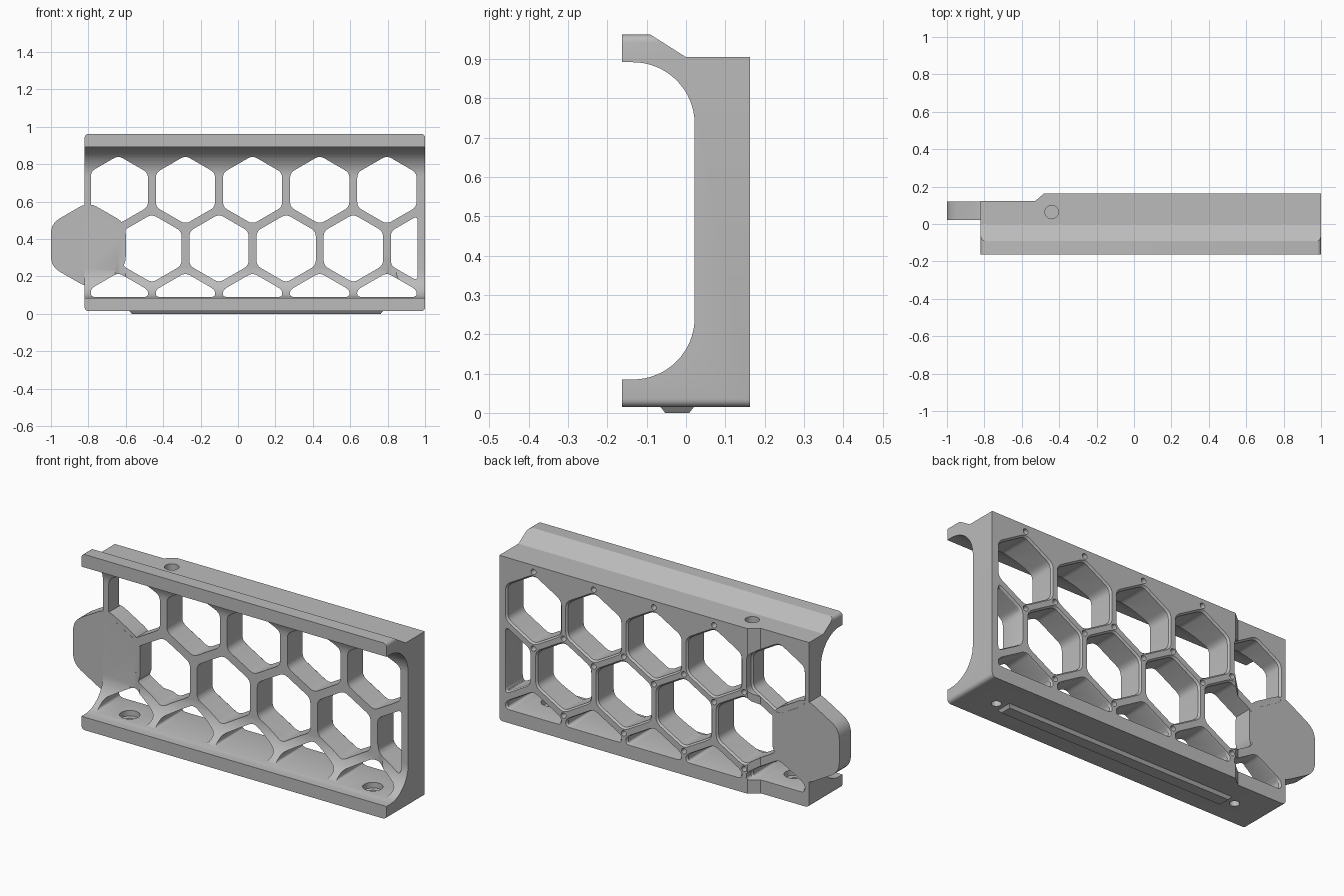
import bpy
import bmesh
from math import sin, cos, pi, radians
from mathutils import Vector

cube = bpy.data.objects.get("Cube")
if cube:
    bpy.data.objects.remove(cube, do_unlink=True)

grey = bpy.data.materials.new("plain_grey")
grey.use_nodes = True
grey.diffuse_color = (0.5, 0.5, 0.5, 1)
grey.node_tree.nodes["Principled BSDF"].inputs["Base Color"].default_value = (0.5, 0.5, 0.5, 1)

LEFT, RIGHT, BACK, STEP = -0.82, 1.0, 0.163, 0.122
PITCH, FIRST = 0.359, -0.64
ROWS = (0.663, 0.35, 0.037)


def finish(bm, name):
    bmesh.ops.recalc_face_normals(bm, faces=bm.faces[:])
    mesh = bpy.data.meshes.new(name)
    bm.to_mesh(mesh)
    bm.free()
    obj = bpy.data.objects.new(name, mesh)
    mesh.materials.append(grey)
    bpy.context.collection.objects.link(obj)
    return obj


def loft(bm, loops):
    """Skin closed loops of equal length and cap both ends."""
    rings = [[bm.verts.new(p) for p in loop] for loop in loops]
    n = len(rings[0])
    for a, b in zip(rings, rings[1:]):
        for i in range(n):
            j = (i + 1) % n
            bm.faces.new((a[i], a[j], b[j], b[i]))
    bm.faces.new(rings[0])
    bm.faces.new(rings[-1])


def hexagon(x, z, r):
    return [Vector((x + r * sin(k * pi / 3), z + r * cos(k * pi / 3))) for k in range(6)]


def clip(pts, axis, limit, sign):
    """Keep the part of a convex outline where sign * (p[axis] - limit) >= 0."""
    out = []
    for p, q in zip(pts, pts[1:] + pts[:1]):
        a, b = sign * (p[axis] - limit), sign * (q[axis] - limit)
        if a >= 0:
            out.append(p)
        if a * b < 0:
            out.append(p.lerp(q, a / (a - b)))
    return out


def rounded(pts, trim, steps=5):
    out = []
    for i, p in enumerate(pts):
        before, after = pts[i - 1] - p, pts[(i + 1) % len(pts)] - p
        a = p + before.normalized() * min(trim, before.length * 0.4)
        b = p + after.normalized() * min(trim, after.length * 0.4)
        for s in range(steps + 1):
            t = s / steps
            out.append(a.lerp(p, t).lerp(p.lerp(b, t), t))
    return out


def cylinder(bm, centre, axis, start, end, r0, r1, n=24):
    loops = []
    for level, r in ((start, r0), (end, r1)):
        loop = []
        for k in range(n):
            u, v = r * cos(2 * pi * k / n), r * sin(2 * pi * k / n)
            if axis == "z":
                loop.append((centre[0] + u, centre[1] + v, level))
            else:
                loop.append((centre[0] + u, level, centre[1] + v))
        loops.append(loop)
    loft(bm, loops)


def combine(target, other, operation):
    mod = target.modifiers.new("cut", "BOOLEAN")
    mod.operation, mod.solver, mod.object = operation, "EXACT", other
    bpy.context.view_layer.update()
    graph = bpy.context.evaluated_depsgraph_get()
    mesh = bpy.data.meshes.new_from_object(target.evaluated_get(graph))
    target.modifiers.clear()
    target.data = mesh
    bpy.data.objects.remove(other, do_unlink=True)


# Channel body: C-shaped profile swept along x
R = 0.157
profile = [(BACK, 0.015), (BACK, 0.905), (0.0, 0.905), (-0.09, 0.962), (-0.163, 0.962), (-0.163, 0.892)]
arc = [k * pi / 32 for k in range(17)]
profile += [(-0.135 + R * sin(a), 0.735 + R * cos(a)) for a in arc]
profile += [(-0.135 + R * cos(a), 0.242 - R * sin(a)) for a in arc]
profile += [(-0.163, 0.085), (-0.163, 0.015)]
bm = bmesh.new()
loft(bm, [[(x, y, z) for y, z in profile] for x in (LEFT, RIGHT)])


def outer_end(edge):
    a, b = (v.co for v in edge.verts)
    level = abs(a.z - b.z) < 1e-4 and abs(a.x - b.x) < 1e-4
    return level and (a.z < 0.02 or a.z > 0.95)


bmesh.ops.bevel(bm, geom=[e for e in bm.edges if outer_end(e)], offset=0.02,
                segments=4, profile=0.5, affect="EDGES")
body = finish(bm, "channel_frame")

# Shallower back at the left end
bm = bmesh.new()
outline = [(-1.1, STEP), (-0.53, STEP), (-0.48, BACK + 0.001), (-0.48, 0.3), (-1.1, 0.3)]
loft(bm, [[(x, y, z) for x, y in outline] for z in (-0.1, 1.1)])
combine(body, finish(bm, "step_cutter"), "DIFFERENCE")

# Honeycomb openings with a chamfer on the back
bm = bmesh.new()
for row, z in enumerate(ROWS):
    for k in range(5):
        x = FIRST + PITCH * (k + 0.5 * (row == 1))
        pts = clip(hexagon(x, z, 0.183), 0, 0.96, -1)
        pts = clip(clip(pts, 0, -0.787, 1), 1, 0.09, 1)
        pts = rounded(pts, 0.028)
        mid = sum(pts, Vector((0, 0))) / len(pts)
        back = STEP if x < -0.5 else BACK
        loops = []
        for y, s in ((-0.3, 1), (back - 0.01, 1), (back, 1.05), (0.3, 1.05)):
            loops.append([(q.x, y, q.y) for q in (mid + (p - mid) * s for p in pts)])
        loft(bm, loops)
combine(body, finish(bm, "honeycomb_cutter"), "DIFFERENCE")

# Rounded hexagonal tab at the left end
bm = bmesh.new()
tab = rounded(hexagon(-0.8, 0.368, 0.231), 0.055)
loft(bm, [[(p.x, y, p.y) for p in tab] for y in (0.0225, STEP - 0.0005)])
combine(body, finish(bm, "end_tab"), "UNION")

# Tapered locating ridge underneath
bm = bmesh.new()
loops = []
for z, d in ((0.0, 0.012), (0.015, 0.0), (0.03, 0.0)):
    x0, x1, y0, y1 = -0.58 + d, 0.775 - d, -0.065 + d, 0.02 - d
    loops.append([(x0, y0, z), (x1, y0, z), (x1, y1, z), (x0, y1, z)])
loft(bm, loops)
combine(body, finish(bm, "bottom_ridge"), "UNION")

# Screw holes: counterbored floor holes, top recess, and pilot holes at the nodes
bm = bmesh.new()
for x in (-0.63, 0.82):
    cylinder(bm, (x, -0.022), "z", 0.06, 0.3, 0.05, 0.05)
cylinder(bm, (-0.44, 0.064), "z", 0.87, 1.0, 0.036, 0.036)
for k in range(4):
    x = FIRST + PITCH * (k + 1)
    spots = [(x, 0.87), (x, 0.456), (x - PITCH / 2, 0.557), (x - PITCH / 2, 0.143)]
    for spot in spots:
        cylinder(bm, spot, "y", 0.12, 0.17, 0.012, 0.015, 16)
combine(body, finish(bm, "screw_cutter"), "DIFFERENCE")

bm = bmesh.new()
for x in (-0.63, 0.82):
    cylinder(bm, (x, -0.022), "z", -0.05, 0.1, 0.024, 0.024)
combine(body, finish(bm, "shaft_cutter"), "DIFFERENCE")

# Smooth curves, crisp edges
bpy.ops.object.select_all(action="DESELECT")
body.select_set(True)
bpy.context.view_layer.objects.active = body
bpy.ops.object.shade_smooth_by_angle(angle=radians(25))
